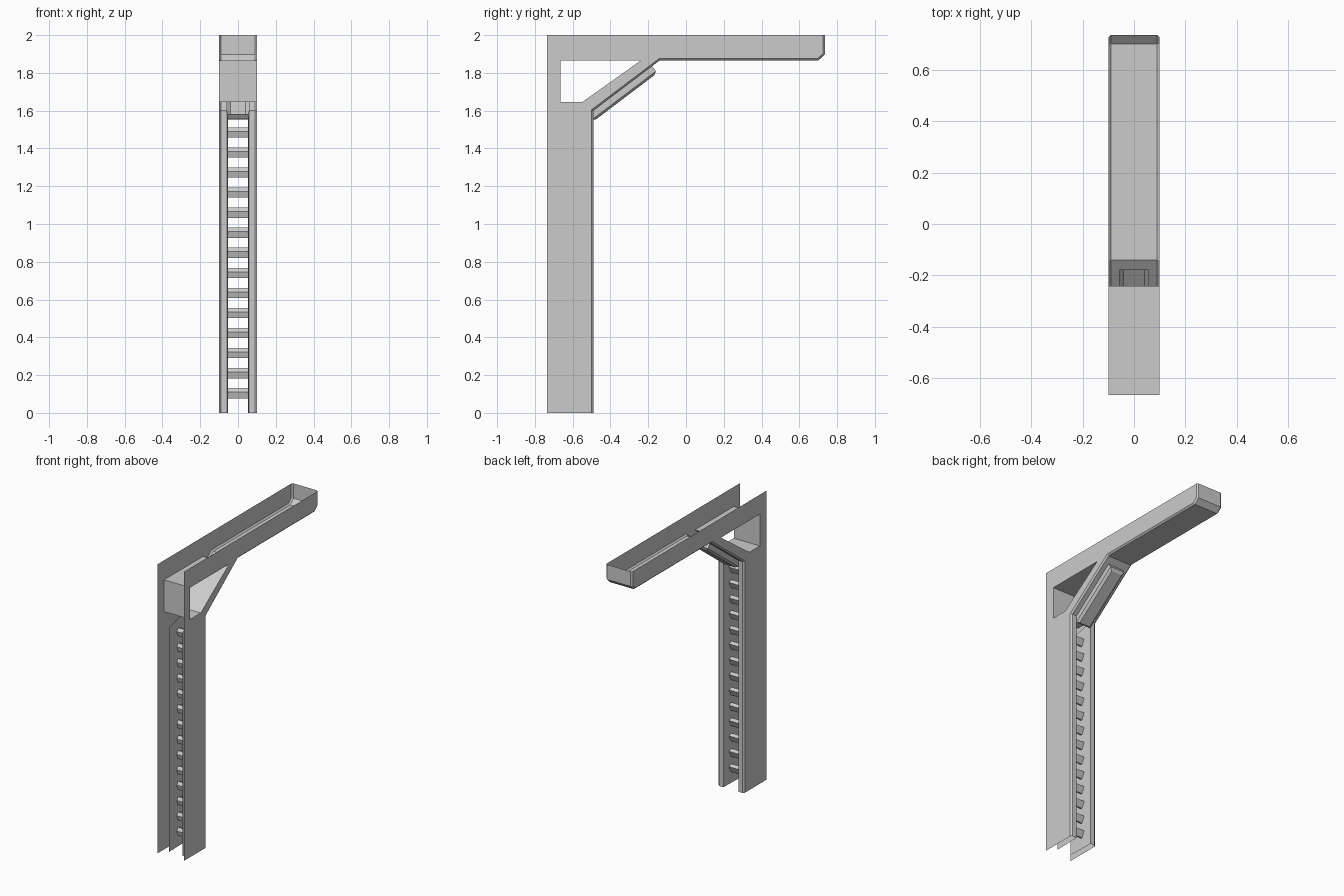
import bpy
import bmesh
from mathutils import Vector

if "Cube" in bpy.data.objects:
    bpy.data.objects.remove(bpy.data.objects["Cube"])


def make(name, faces):
    """Build a flat-shaded sheet object from a list of faces (lists of points)."""
    bm = bmesh.new()
    for f in faces:
        bm.faces.new([bm.verts.new(p) for p in f])
    bmesh.ops.remove_doubles(bm, verts=bm.verts, dist=1e-5)
    bmesh.ops.recalc_face_normals(bm, faces=bm.faces)
    me = bpy.data.meshes.new(name)
    bm.to_mesh(me)
    bm.free()
    ob = bpy.data.objects.new(name, me)
    bpy.context.collection.objects.link(ob)
    return ob


def at(x, pts):
    return [(x, y, z) for y, z in pts]


def strip(pts_a, xa, pts_b, xb):
    """Quads joining two (y, z) paths lying at x = xa and x = xb."""
    a, b = at(xa, pts_a), at(xb, pts_b)
    return [[a[i], a[i + 1], b[i + 1], b[i]] for i in range(len(a) - 1)]


W, C, S = 0.10, 0.09, 0.057   # half width, chamfered half width, slot half width

# Outer path (rim of side plates) and chamfered path (underside sheet)
P = [(-.50, 0), (-.50, 1.605), (-.143, 1.875), (.697, 1.875), (.725, 1.902), (.725, 2)]
Q = [(-.49, 0), (-.49, 1.6), (-.14, 1.865), (.70, 1.865), (.735, 1.897), (.735, 2)]
H = [(-.665, 1.645), (-.55, 1.645), (-.24, 1.865), (-.665, 1.865)]
A, T = (-.735, 0), (-.735, 2)

# Side plates with the triangular window, plus chamfered edges
for sx, side in ((-1, "left"), (1, "right")):
    faces = [at(sx * W, f) for f in (
        [A, P[0], P[1], H[1], H[0]],
        [A, H[0], H[3], T],
        [T, H[3], H[2]] + P[2:],
        [P[1], P[2], H[2], H[1]])]
    faces += strip(P, sx * W, Q, sx * C)
    make(side + "_side_plate", faces)

# Window lining
make("window_lining", strip(H + H[:1], -W, H + H[:1], W))

# Arm floor and end wall
make("arm_tray", strip(Q[2:], -C, Q[2:], C))

# Sloped brace coordinates: s along the slope, n outward
base = Vector(Q[1])
along = (Vector(Q[2]) - base).normalized()
out = Vector((along.y, -along.x))


def slope(s, n):
    return tuple(base + along * s + out * n)


# Column front flanges, slot walls and brace flanges
end = slope(.39, 0)
for sx, side in ((-1, "left"), (1, "right")):
    flange = [Q[0], Q[1], end]
    faces = strip(flange, sx * C, flange, sx * S)
    wall = [(-.68, 0), (-.68, 1.55)]
    faces += strip(Q[:2], sx * S, wall, sx * .053)
    make(side + "_slot_flange", faces)
make("brace_top_sheet", strip([end, Q[2]], -C, [end, Q[2]], C))

# Lamp-like bar pressed outward from the brace
rings = []
for hw, s0, s1, n in ((S, -.03, .39, 0), (S, -.03, .39, .033), (.04, -.02, .37, .045)):
    rings.append([(x, *slope(s, n)) for x, s in ((-hw, s0), (hw, s0), (hw, s1), (-hw, s1))])
bar = [rings[2]]
for r, q in zip(rings, rings[1:]):
    bar += [[r[i], r[(i + 1) % 4], q[(i + 1) % 4], q[i]] for i in range(4)]
make("brace_bar", bar)

# Rungs inside the slot
prof = [(-.55, .12), (-.57, .077), (-.58, .077), (-.59, .11), (-.575, .131)]
rungs = []
for k in range(14):
    p = [(y, z + k * .1062) for y, z in prof]
    rungs += strip(p + p[:1], -.055, p + p[:1], .055)
    rungs += [at(-.055, p), at(.055, p)]
make("slot_rungs", rungs)
